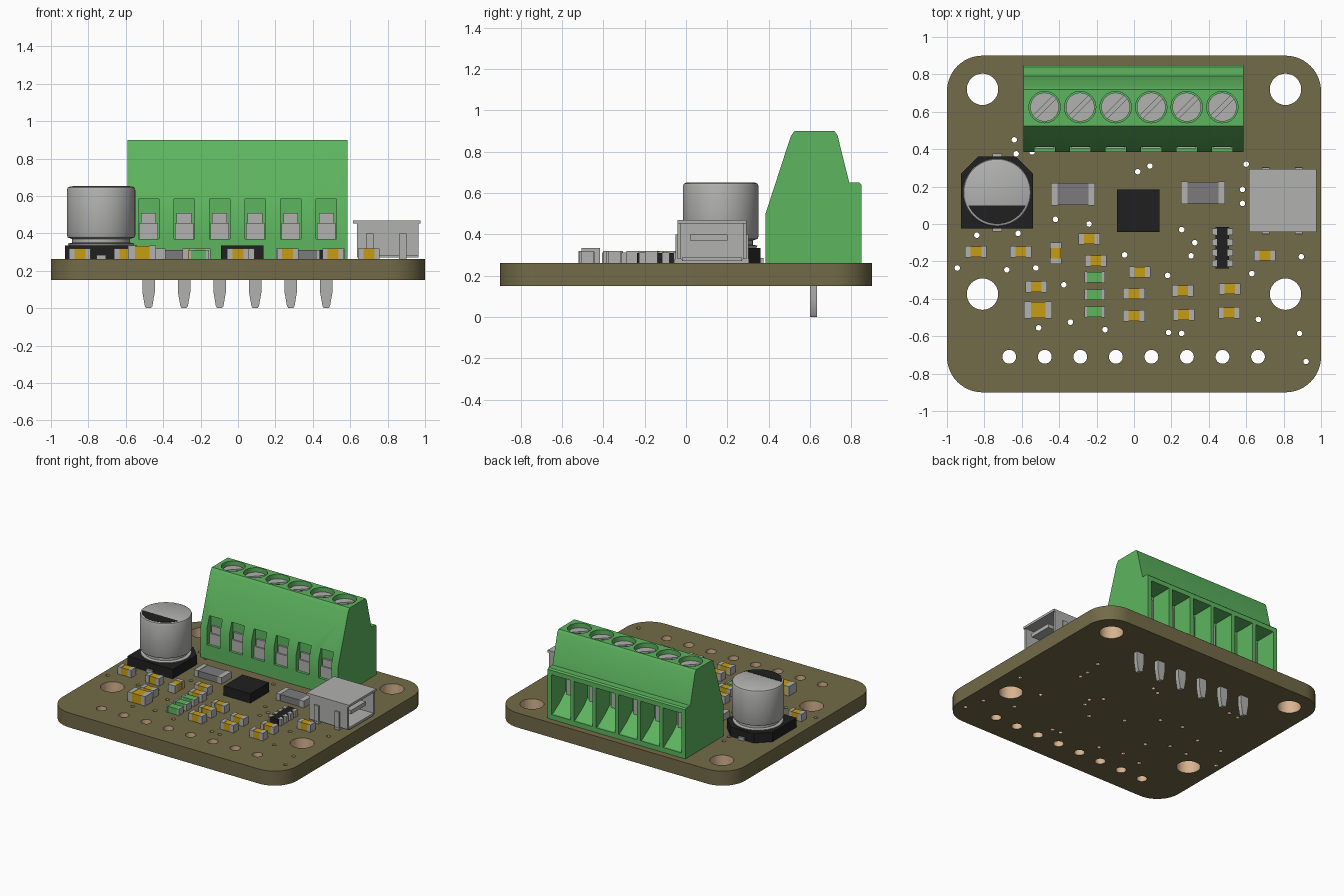
import bpy, bmesh, math
from mathutils import Matrix, Vector

if "Cube" in bpy.data.objects:
    bpy.data.objects.remove(bpy.data.objects["Cube"], do_unlink=True)


def material(name, r, g, b):
    m = bpy.data.materials.new(name)
    m.use_nodes = True
    m.diffuse_color = (r, g, b, 1)
    bsdf = next(n for n in m.node_tree.nodes if n.type == 'BSDF_PRINCIPLED')
    bsdf.inputs["Base Color"].default_value = (r, g, b, 1)
    return m


OLIVE = material("olive board", .17, .145, .065)
TAN = material("tan hole wall", .68, .45, .28)
GREEN = material("green plastic", .11, .46, .115)
METAL = material("light grey metal", .44, .44, .43)
BLACK = material("black plastic", .014, .014, .015)
GOLD = material("gold ceramic", .57, .34, .006)
SLATE = material("dark grey resistor", .2, .195, .205)

BOARD_LOW, TOP = .15, .262
CONTACTS = [-.478 + .19 * i for i in range(6)]


# Shape helpers
def arc(cx, cy, r, start=0, end=360, n=32):
    full = end - start == 360
    steps = n if full else n + 1
    angles = [math.radians(start + (end - start) * i / n) for i in range(steps)]
    return [(cx + r * math.cos(a), cy + r * math.sin(a)) for a in angles]


def box(bm, x, y, z, mat=0):
    """Box from (low, high) ranges on each axis."""
    prism(bm, [(x[0], y[0]), (x[1], y[0]), (x[1], y[1]), (x[0], y[1])], z, mat=mat)


def prism(bm, points, span, axis='z', mat=0):
    """Extrude an outline: (x, y) along z, (y, z) along x, (x, z) along y."""
    place = {'z': lambda p, t: (p[0], p[1], t),
             'x': lambda p, t: (t, p[0], p[1]),
             'y': lambda p, t: (p[0], t, p[1])}[axis]
    low, high = [[bm.verts.new(place(p, t)) for p in points] for t in span]
    faces = [bm.faces.new(low[::-1]), bm.faces.new(high)]
    for i in range(len(points)):
        j = (i + 1) % len(points)
        faces.append(bm.faces.new((low[i], low[j], high[j], high[i])))
    for f in faces:
        f.material_index = mat


def lathe(bm, cx, cy, profile, n=48):
    """Revolve (radius, z) points and cap both ends."""
    rings = [[bm.verts.new((x, y, z)) for x, y in arc(cx, cy, r, n=n)] for r, z in profile]
    for a, b in zip(rings, rings[1:]):
        for i in range(n):
            j = (i + 1) % n
            bm.faces.new((a[i], a[j], b[j], b[i]))
    bm.faces.new(rings[0][::-1])
    bm.faces.new(rings[-1])


def finish(name, bm, *mats):
    bmesh.ops.recalc_face_normals(bm, faces=bm.faces[:])
    mesh = bpy.data.meshes.new(name)
    bm.to_mesh(mesh)
    bm.free()
    for m in mats:
        mesh.materials.append(m)
    ob = bpy.data.objects.new(name, mesh)
    bpy.context.collection.objects.link(ob)
    smooth(ob)
    return ob


def smooth(ob):
    bpy.ops.object.select_all(action='DESELECT')
    ob.select_set(True)
    bpy.context.view_layer.objects.active = ob
    bpy.ops.object.shade_smooth_by_angle(angle=math.radians(30))


# Circuit board: filled outline with mounting holes, header holes and vias
outline = []
for sx, sy, a in ((1, 1, 0), (-1, 1, 90), (-1, -1, 180), (1, -1, 270)):
    outline += arc(sx * .81, sy * .71, .19, a, a + 90, 12)
loops = [outline]
loops += [arc(x, y, .084) for x in (-.81, .81) for y in (.72, -.375)]
loops += [arc(-.667 + .19 * i, -.71, .037, n=24) for i in range(8)]
VIAS = [(-.64, .45), (-.63, .375), (-.545, .385), (.6, .32), (.58, .185), (.58, .11),
        (.02, .28), (.085, .31), (-.42, .025), (-.24, 0), (.255, -.03), (.325, -.1),
        (.305, -.17), (-.05, -.165), (-.62, -.05), (-.84, -.06), (-.945, -.235),
        (-.68, -.245), (-.525, -.235), (-.375, -.325), (-.34, -.525), (-.51, -.555),
        (-.155, -.565), (.18, -.275), (.63, -.265), (.665, -.51), (.895, -.175),
        (.885, -.585), (.92, -.735), (.185, -.58), (.255, -.585)]
loops += [arc(x, y, .015, n=12) for x, y in VIAS]
curve = bpy.data.curves.new("board_outline", 'CURVE')
curve.dimensions, curve.fill_mode = '2D', 'BOTH'
curve.extrude = (TOP - BOARD_LOW) / 2
for pts in loops:
    spline = curve.splines.new('POLY')
    spline.points.add(len(pts) - 1)
    for p, (x, y) in zip(spline.points, pts):
        p.co = (x, y, 0, 1)
    spline.use_cyclic_u = True
helper = bpy.data.objects.new("board_outline", curve)
bpy.context.collection.objects.link(helper)
graph = bpy.context.evaluated_depsgraph_get()
flat = bpy.data.meshes.new_from_object(helper.evaluated_get(graph))
bm = bmesh.new()
bm.from_mesh(flat)
bpy.data.objects.remove(helper, do_unlink=True)
bmesh.ops.remove_doubles(bm, verts=bm.verts[:], dist=.0001)
bmesh.ops.translate(bm, verts=bm.verts[:], vec=(0, 0, (TOP + BOARD_LOW) / 2))
for f in bm.faces:
    f.normal_update()
    c = f.calc_center_median()
    x, y = abs(c.x), abs(c.y)
    inside = x < .97 and y < .87 and x + y < 1.72
    f.material_index = int(abs(f.normal.z) < .5 and inside)
finish("circuit_board", bm, OLIVE, TAN)

# Terminal block body with screw wells, front windows and wire entries cut in
bm = bmesh.new()
prism(bm, [(.385, TOP), (.385, .5), (.507, .875), (.525, .9), (.718, .9), (.733, .88),
           (.79, .65), (.84, .65), (.85, .64), (.85, TOP)], (-.59, .585), 'x')
block = finish("terminal_block", bm, GREEN)
bm = bmesh.new()
for x in CONTACTS:
    prism(bm, arc(x, .625, .084), (.83, 1))
    box(bm, (x - .055, x + .055), (.3, .43), (.37, .585))
    box(bm, (x - .08, x + .08), (.68, .9), (.3, .605))
cutter = finish("block_cutter", bm, GREEN)
cutter.hide_render = True
mod = block.modifiers.new("openings", 'BOOLEAN')
mod.operation, mod.solver, mod.object = 'DIFFERENCE', 'EXACT', cutter
bpy.ops.object.select_all(action='DESELECT')
bpy.context.view_layer.objects.active = block
bpy.ops.object.modifier_apply(modifier=mod.name)
bpy.data.objects.remove(cutter, do_unlink=True)
smooth(block)

# Terminal hardware: slotted screws, clamps, sloped wire guides and pins
screws, clamps, guides, pins = [bmesh.new() for _ in range(4)]
for x in CONTACTS:
    prism(screws, arc(x, .625, .077), (.825, .85))
    for a in (54, 234):
        prism(screws, arc(x, .625, .077, a, a + 162, 20), (.85, .868))
    box(clamps, (x - .05, x + .05), (.405, .435), (.37, .455))
    box(clamps, (x - .04, x + .04), (.415, .435), (.455, .51))
    box(clamps, (x - .06, x + .06), (.675, .695), (.4, .57))
    prism(guides, [(.675, .295), (.675, .42), (.74, .36), (.84, .295)], (x - .08, x + .08), 'x')
    prism(pins, [(x - .033, BOARD_LOW + .01), (x - .033, .085), (x - .02, .01), (x - .012, 0),
                 (x + .012, 0), (x + .02, .01), (x + .033, .085),
                 (x + .033, BOARD_LOW + .01)], (.6, .634), 'y')
finish("terminal_screws", screws, METAL)
finish("terminal_clamps", clamps, METAL)
finish("wire_guides", guides, GREEN)
finish("terminal_pins", pins, METAL)

# Electrolytic capacitor: chamfered base, rolled can, polarity mark, leads
cx, cy = -.732, .168
bm = bmesh.new()
prism(bm, [(cx - .193, cy - .193), (cx + .193, cy - .193), (cx + .193, cy + .1),
           (cx + .1, cy + .193), (cx - .1, cy + .193), (cx - .193, cy + .1)], (TOP, .335))
finish("capacitor_base", bm, BLACK)
bm = bmesh.new()
lathe(bm, cx, cy, [(.17, .33), (.178, .345), (.155, .35), (.155, .37), (.178, .378),
                   (.183, .39), (.183, .632), (.178, .645), (.168, .65)])
finish("capacitor_can", bm, METAL)
bm = bmesh.new()
prism(bm, arc(cx, cy, .168, -156, -24), (.649, .652))
finish("capacitor_mark", bm, BLACK)
bm = bmesh.new()
for s in (-1, 1):
    y = sorted((cy + s * .15, cy + s * .208))
    box(bm, (cx - .025, cx + .025), y, (TOP, .285))
finish("capacitor_leads", bm, METAL)


# Small two-ended chip parts
def chip(name, x, y, body, length=.115, width=.06, height=.058, end=.029, upright=False):
    bm = bmesh.new()
    h, w = length / 2, width / 2
    box(bm, (end - h, h - end), (-w + .002, w - .002), (TOP, TOP + height - .002))
    for s in (-1, 1):
        box(bm, sorted((s * h, s * (h - end))), (-w, w), (TOP, TOP + height), 1)
    turn = Matrix.Rotation(math.pi / 2 if upright else 0, 4, 'Z')
    bm.transform(Matrix.Translation(Vector((x, y, 0))) @ turn)
    finish(name, bm, body, METAL)


for i, (x, y) in enumerate([(-.845, -.148), (-.605, -.148), (-.24, -.08), (-.205, -.197),
                            (.03, -.257), (-.523, -.335), (0, -.372), (.26, -.357),
                            (.512, -.347), (.7, -.168), (0, -.49), (.265, -.485),
                            (.508, -.475)]):
    chip(f"ceramic_capacitor_{i + 1}", x, y, GOLD)
chip("upright_ceramic_capacitor", -.418, -.157, GOLD, upright=True)
chip("large_ceramic_capacitor", -.513, -.46, GOLD, .148, .09, .073, .035)
chip("left_sense_resistor", -.327, .16, SLATE, .236, .12, .05, .035)
chip("right_sense_resistor", .368, .167, SLATE, .236, .12, .052, .035)
for i in range(3):
    chip(f"indicator_light_{i + 1}", -.21, -.285 - .0925 * i, GREEN, .11, .06, .05, .015)

# Driver chip and resistor array
bm = bmesh.new()
box(bm, (-.092, .135), (-.043, .185), (TOP, .335))
finish("driver_chip", bm, BLACK)
bm = bmesh.new()
box(bm, (.436, .508), (-.237, -.015), (TOP, .31))
for i in range(4):
    y = -.21 + .056 * i
    for x in (.43, .514):
        box(bm, (x - .014, x + .014), (y - .018, y + .018), (TOP, .311), 1)
finish("resistor_array", bm, BLACK, METAL)

# Cable socket: open shell facing +x, with a tongue, flared lips and feet
bm = bmesh.new()
box(bm, (.635, .72), (-.035, .285), (.27, .465))
box(bm, (.615, .975), (-.042, .293), (.452, .47))
box(bm, (.64, .965), (-.02, .27), (.27, .288))
for y in (-.042, .275):
    box(bm, (.635, .965), (y, y + .018), (.28, .46))
box(bm, (.7, .95), (.02, .2), (.37, .4))
for x in (.705, .88):
    box(bm, (x - .02, x + .02), (-.055, .306), (TOP, .28))
    for y in (-.052, .293):
        box(bm, (x - .02, x + .02), (y, y + .01), (TOP, .4))
finish("cable_socket", bm, METAL)
